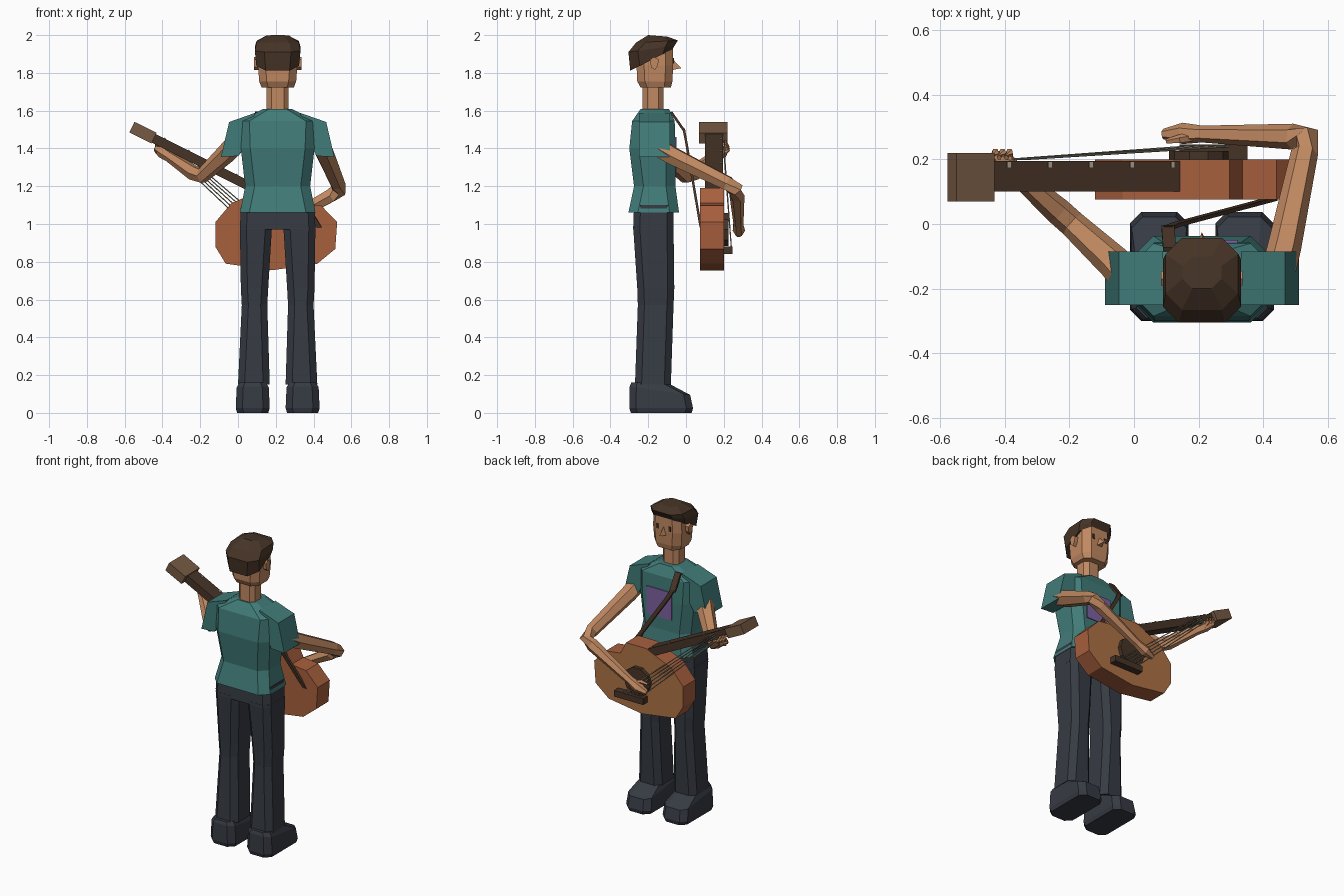
import bpy, bmesh, math
from mathutils import Vector

CX = 0.21  # centre line of the figure


def mat(name, rgb):
    m = bpy.data.materials.new(name)
    m.diffuse_color = (*rgb, 1)
    return m


SHIRT = mat("teal_cloth", (0.053, 0.2, 0.19))
DENIM = mat("dark_denim", (0.037, 0.043, 0.056))
SKIN = mat("skin", (0.53, 0.25, 0.12))
DARK = mat("dark_brown", (0.062, 0.034, 0.02))
SIDE = mat("red_wood", (0.39, 0.115, 0.048))
FACE = mat("tan_wood", (0.42, 0.17, 0.06))
HEADW = mat("pale_brown_wood", (0.18, 0.1, 0.055))
WIRE = mat("string_grey", (0.42, 0.38, 0.29))
PURPLE = mat("purple_print", (0.21, 0.12, 0.36))


def make(name, verts, faces, *mats):
    me = bpy.data.meshes.new(name)
    me.from_pydata([tuple(v) for v in verts], [], faces)
    bm = bmesh.new()
    bm.from_mesh(me)
    bmesh.ops.recalc_face_normals(bm, faces=bm.faces[:])
    bm.to_mesh(me)
    bm.free()
    for m in mats:
        me.materials.append(m)
    ob = bpy.data.objects.new(name, me)
    bpy.context.collection.objects.link(ob)
    return ob


def skin_rings(name, rings, *mats):
    n = len(rings[0])
    faces = [(i * n + j, i * n + (j + 1) % n, (i + 1) * n + (j + 1) % n, (i + 1) * n + j)
             for i in range(len(rings) - 1) for j in range(n)]
    faces += [tuple(range(n)), tuple(range((len(rings) - 1) * n, len(rings) * n))]
    return make(name, [v for r in rings for v in r], faces, *mats)


def ring(cx, hw, y0, y1, zb, zf=None, c=0.05):
    """Chamfered rectangle, its height running from zb at the back to zf in front."""
    zf = zb if zf is None else zf
    pts = [(-hw + c, y0), (hw - c, y0), (hw, y0 + c), (hw, y1 - c),
           (hw - c, y1), (-hw + c, y1), (-hw, y1 - c), (-hw, y0 + c)]
    return [(cx + x, y, zb + (zf - zb) * (y - y0) / (y1 - y0)) for x, y in pts]


def prism(name, outline, y0, y1, *mats):
    return skin_rings(name, [[(x, y, z) for x, z in outline] for y in (y0, y1)], *mats)


def tube(name, path, radii, m, n=6, flat=1.0):
    p = [Vector(q) for q in path]
    rings = []
    for i, q in enumerate(p):
        a = (q - p[i - 1]).normalized() if i else Vector()
        b = (p[i + 1] - q).normalized() if i < len(p) - 1 else Vector()
        t = (a + b).normalized()
        u = t.cross(Vector((0, 0, 1))).normalized()
        v = u.cross(t)
        rings.append([q + radii[i] * (math.cos(k * math.tau / n) * u * flat + math.sin(k * math.tau / n) * v)
                      for k in range(n)])
    return skin_rings(name, rings, m)


def bar(name, a, b, width, y0, y1, m):
    """Box along a line in the x-z plane."""
    a, b = Vector(a), Vector(b)
    d = (b - a).normalized()
    s = Vector((-d.y, d.x)) * width / 2
    return prism(name, [a + s, b + s, b - s, a - s], y0, y1, m)


# Legs, shoes and sleeves on both sides
for s, side in ((-1, "left"), (1, "right")):
    leg = [(0.15, 0.042, 0.21, -0.27, -0.08), (0.57, 0.055, 0.19, -0.255, -0.066),
           (0.66, 0.05, 0.195, -0.258, -0.062), (0.99, 0.03, 0.2, -0.28, -0.066)]
    skin_rings(side + "_leg", [ring(CX + s * (a + b) / 2, (b - a) / 2, y0, y1, z, c=0.035)
                               for z, a, b, y0, y1 in leg], DENIM)
    x = CX + s * 0.132
    skin_rings(side + "_shoe", [ring(x, 0.082, -0.292, 0.03, 0, c=0.035),
                                ring(x, 0.09, -0.30, 0.037, 0.025, c=0.035),
                                ring(x, 0.085, -0.298, 0.022, 0.14, 0.095, c=0.035),
                                ring(x, 0.07, -0.29, -0.10, 0.16, c=0.03)], DENIM)
    sleeve = [(0.12, 1.588), (0.257, 1.54), (0.30, 1.355), (0.207, 1.36), (0.165, 1.43)]
    prism(side + "_sleeve", [(CX + s * a, z) for a, z in sleeve], -0.25, -0.085, SHIRT)

# Hips and shirt
skin_rings("hips", [ring(CX, 0.2, -0.28, -0.066, 0.97, c=0.035),
                    ring(CX, 0.195, -0.275, -0.066, 1.1, c=0.035)], DENIM)
skin_rings("shirt", [ring(CX, 0.2, -0.305, -0.037, 1.06), ring(CX, 0.172, -0.275, -0.056, 1.2),
                     ring(CX, 0.195, -0.30, -0.055, 1.4), ring(CX, 0.2, -0.285, -0.06, 1.545),
                     ring(CX, 0.075, -0.24, -0.09, 1.61, c=0.03)], SHIRT)
prism("shirt_print", [(0.14, 1.28), (0.32, 1.28), (0.32, 1.46), (0.14, 1.46)], -0.058, -0.05, PURPLE)

# Neck, head and face
skin_rings("neck", [ring(CX, 0.058, -0.23, -0.12, 1.58, c=0.025),
                    ring(CX, 0.058, -0.23, -0.12, 1.75, c=0.025)], SKIN)
skin_rings("head", [ring(CX, 0.085, -0.24, -0.08, 1.722, c=0.035), ring(CX, 0.098, -0.258, -0.072, 1.755, c=0.04),
                    ring(CX, 0.104, -0.262, -0.068, 1.84, c=0.04), ring(CX, 0.1, -0.255, -0.07, 1.95, c=0.04)], SKIN)
make("nose", [(CX - 0.02, -0.072, 1.815), (CX + 0.02, -0.072, 1.815), (CX, -0.072, 1.875), (CX, -0.025, 1.825)],
     [(0, 1, 2), (0, 1, 3), (1, 2, 3), (2, 0, 3)], SKIN)
for s, side in ((-1, "left"), (1, "right")):
    bar(side + "_eye", (CX + s * 0.045, 1.85), (CX + s * 0.045, 1.88), 0.016, -0.071, -0.064, DARK)
    ear = [(-0.185, 1.83), (-0.165, 1.815), (-0.148, 1.84), (-0.145, 1.872), (-0.17, 1.885), (-0.19, 1.87)]
    skin_rings(side + "_ear", [[(CX + s * w, y, z) for y, z in ear] for w in (0.095, 0.126)], SKIN)
skin_rings("hair", [ring(CX, 0.113, -0.295, -0.072, 1.812, 1.925), ring(CX, 0.121, -0.305, -0.06, 1.91, 1.945),
                    ring(CX, 0.112, -0.265, -0.043, 1.96, 1.972), ring(CX, 0.06, -0.2, -0.1, 2.0, 1.992, c=0.03)], DARK)

# Arms
tube("left_arm", [(0.0, -0.19, 1.44), (-0.06, -0.12, 1.375), (-0.19, 0.0, 1.255), (-0.235, 0.04, 1.27),
                  (-0.36, 0.15, 1.355), (-0.40, 0.19, 1.38), (-0.435, 0.215, 1.40)],
     [0.055, 0.053, 0.042, 0.042, 0.03, 0.033, 0.016], SKIN)
for k in range(3):
    bx = -0.385 - 0.022 * k
    tube(f"left_finger_{k}", [(bx, 0.19, 1.36 + 0.01 * k), (bx, 0.222, 1.39 + 0.01 * k),
                              (bx - 0.01, 0.205, 1.42 + 0.01 * k)], [0.012, 0.012, 0.008], SKIN, 5)
tube("right_arm", [(0.44, -0.17, 1.42), (0.465, -0.07, 1.36), (0.527, 0.22, 1.215), (0.535, 0.265, 1.18),
                   (0.49, 0.27, 1.15), (0.21, 0.278, 0.995), (0.15, 0.28, 0.965), (0.09, 0.278, 0.945)],
     [0.054, 0.052, 0.042, 0.042, 0.04, 0.026, 0.033, 0.016], SKIN)
tube("right_thumb", [(0.19, 0.27, 0.98), (0.14, 0.262, 1.0), (0.10, 0.255, 0.99)], [0.016, 0.014, 0.008], SKIN, 5)

# Guitar body with a lighter front face
outline = [(-0.12, 1.01), (-0.035, 1.11), (0.15, 1.19), (0.295, 1.19), (0.335, 1.11), (0.44, 1.098), (0.525, 1.01),
           (0.515, 0.868), (0.42, 0.79), (0.18, 0.755), (-0.065, 0.79), (-0.12, 0.88)]
body = prism("guitar_body", outline, 0.075, 0.2, SIDE, FACE)
for f in body.data.polygons:
    f.material_index = 1 if f.normal.y > 0.9 else 0
hole = [(0.2 + 0.092 * math.cos(k * math.tau / 10), 0.97 + 0.092 * math.sin(k * math.tau / 10)) for k in range(10)]
prism("sound_hole", hole, 0.19, 0.226, DARK)
bar("bridge", (0.14, 0.86), (0.35, 0.86), 0.04, 0.195, 0.245, DARK)

# Neck of the guitar, headstock and fret markers
bar("guitar_neck", (0.15, 1.155), (-0.45, 1.455), 0.05, 0.1, 0.195, DARK)
bar("headstock", (-0.445, 1.455), (-0.562, 1.513), 0.062, 0.07, 0.22, HEADW)
for k in range(5):
    x = -0.387 + 0.1265 * k
    z = 1.155 + (0.15 - x) * 0.5 + 0.028
    bar(f"fret_marker_{k}", (x - 0.005, z + 0.0025), (x + 0.005, z - 0.0025), 0.008, 0.175, 0.192, WIRE)

# Strings fanning out to the bridge
for k in range(5):
    tube(f"string_{k}", [(0.17 + 0.032 * k, 0.24, 0.875), (-0.375 + 0.008 * k, 0.2, 1.39 + 0.008 * k)],
         [0.003, 0.003], WIRE, 4)


# Shoulder strap
def band(name, path, hx, th):
    rings = [[(x - hx, y, z), (x + hx, y, z), (x + hx, y + th, z + th / 2), (x - hx, y + th, z + th / 2)]
             for x, y, z in path]
    return skin_rings(name, rings, DARK)


band("strap_pad", [(0.11, -0.085, 1.59), (0.105, -0.015, 1.49)], 0.02, 0.012)
band("strap", [(0.105, -0.018, 1.5), (0.13, -0.008, 1.45), (0.43, 0.072, 0.98)], 0.014, 0.012)
